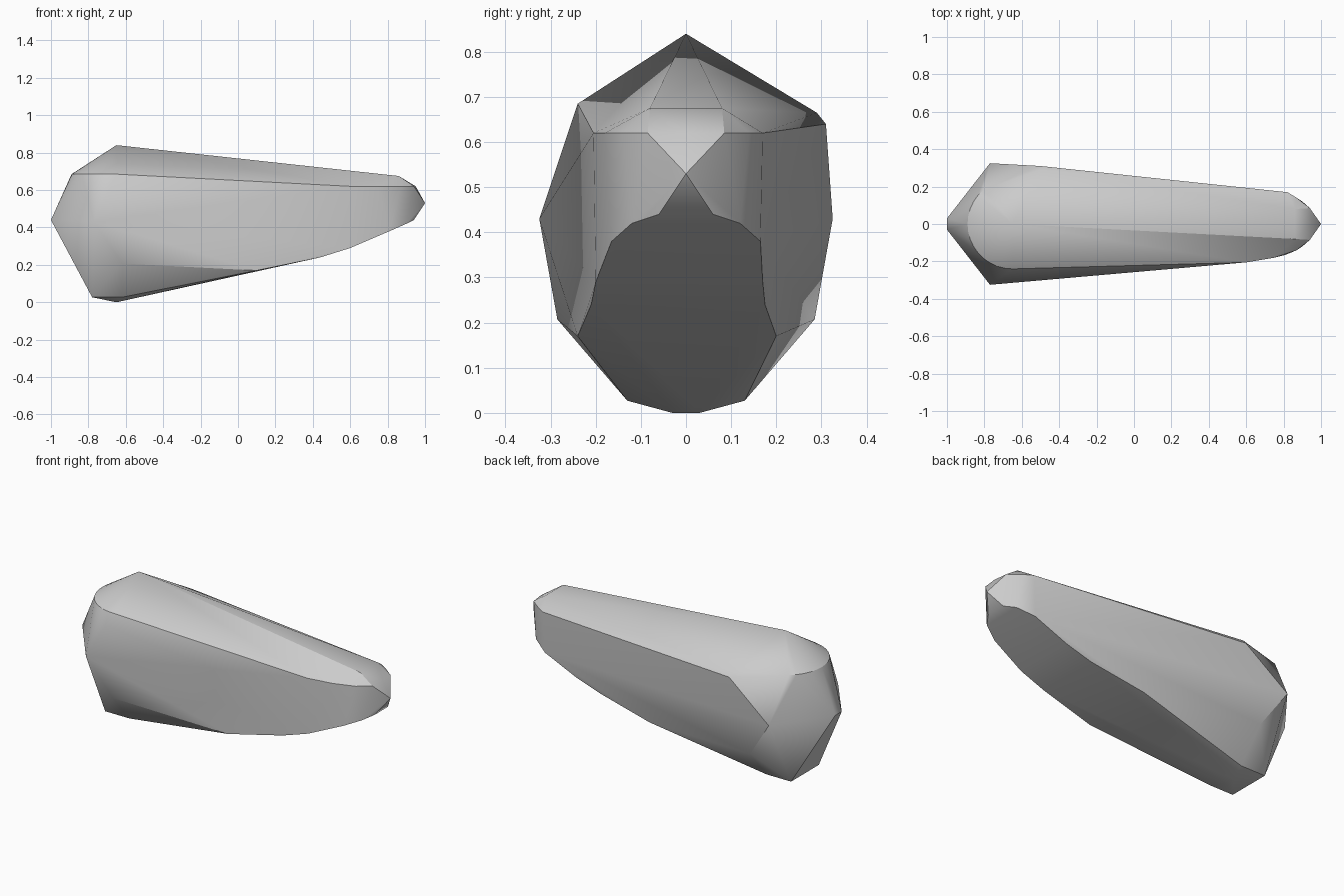
import bpy
import bmesh
import math

cube = bpy.data.objects.get("Cube")
if cube:
    bpy.data.objects.remove(cube)

stone = bpy.data.materials.new("grey_stone")
stone.use_nodes = True
colour = (0.6, 0.6, 0.6, 1)
stone.diffuse_color = colour
stone.node_tree.nodes["Principled BSDF"].inputs["Base Color"].default_value = colour


def both(x, y, z):
    return [(x, -y, z), (x, y, z)]


# Peak, rounded blunt end and pointed tip
points = [(-0.65, 0, 0.84), (1, 0, 0.53)]
for step in range(-9, 6):
    a = math.radians(step * 10)
    points.append((-0.65 - 0.24 * math.cos(a), 0.24 * math.sin(a), 0.685))
points += both(-1, 0.03, 0.44)
points += both(-0.77, 0.325, 0.43)

# Faceted heel and keel
points += both(-0.62, 0.285, 0.207)
points += both(-0.78, 0.13, 0.027)
points += both(-0.62, 0.13, 0.027)
points += both(-0.65, 0.03, 0)

# Top rim and crown at the narrow end
points += both(0.86, 0.08, 0.675)
points += both(0.94, 0.085, 0.62)
points += both(0.87, 0.14, 0.62)
points += [(0.95, 0, 0.62), (0.82, 0.17, 0.62), (0.75, -0.18, 0.62), (0.6, -0.205, 0.62)]
points += [(-0.5, 0.31, 0.64), (-0.5, 0.29, 0.665)]

# Rising underside
points += both(0.94, 0.06, 0.44)
points += both(0.9, 0.12, 0.42)
points += both(0.81, 0.165, 0.38)
points += [(0.6, -0.2, 0.29), (0.44, -0.21, 0.24), (0.1, -0.24, 0.17)]
points += [(0.6, 0.17, 0.29), (0.44, 0.175, 0.24), (0.1, 0.2, 0.17)]

# Wrap the points in one solid
bm = bmesh.new()
for p in points:
    bm.verts.new(p)
hull = bmesh.ops.convex_hull(bm, input=bm.verts)
loose = {g for g in hull["geom_interior"] + hull["geom_unused"] if isinstance(g, bmesh.types.BMVert)}
bmesh.ops.delete(bm, geom=list(loose), context="VERTS")
bmesh.ops.dissolve_limit(bm, angle_limit=math.radians(1), verts=bm.verts, edges=bm.edges)
bmesh.ops.recalc_face_normals(bm, faces=bm.faces)

mesh = bpy.data.meshes.new("stone_body")
bm.to_mesh(mesh)
bm.free()
mesh.materials.append(stone)
body = bpy.data.objects.new("stone_body", mesh)
bpy.context.collection.objects.link(body)

# Soft facets with crisp rims
bpy.ops.object.select_all(action="DESELECT")
body.select_set(True)
bpy.context.view_layer.objects.active = body
bpy.ops.object.shade_smooth_by_angle(angle=math.radians(30))
